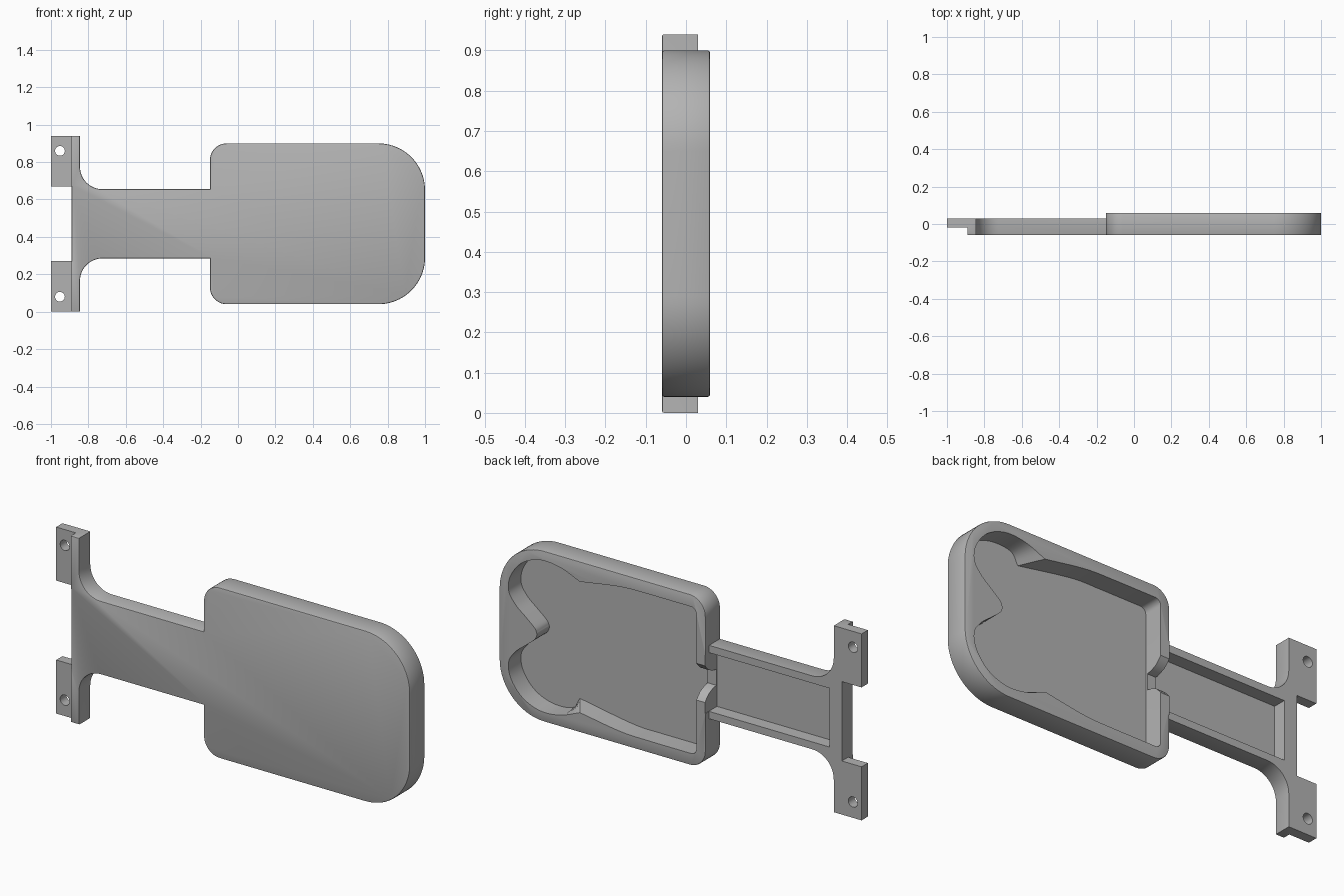
import bpy, bmesh
from math import cos, sin, radians
from mathutils import Vector

if "Cube" in bpy.data.objects:
    bpy.data.objects.remove(bpy.data.objects["Cube"], do_unlink=True)

MID = 0.47          # height of the mirror line
FRONT, BACK, ARM_BACK = -0.06, 0.06, 0.03


def arc(cx, cz, r, a0, a1, n=12):
    angles = [radians(a0 + (a1 - a0) * i / n) for i in range(n + 1)]
    return [(cx + r * cos(a), cz + r * sin(a)) for a in angles]


def curve(ctrl, n=8):
    """Smooth run through control points."""
    p = [Vector(c) for c in ctrl]
    p = [2 * p[0] - p[1]] + p + [2 * p[-1] - p[-2]]
    out = []
    for a, b, c, d in zip(p, p[1:], p[2:], p[3:]):
        for i in range(n):
            t = i / n
            q = b + (c - a) * t / 2 + (a - 2.5 * b + 2 * c - d / 2) * t * t
            out.append(tuple(q + (1.5 * (b - c) + (d - a) / 2) * t ** 3))
    return out + [tuple(ctrl[-1])]


def mirrored(half):
    return half + [(x, 2 * MID - z) for x, z in reversed(half)]


def rect(x0, x1, z0, z1):
    return [(x0, z0), (x1, z0), (x1, z1), (x0, z1)]


def loft(name, rings, rounding=0):
    """Solid through matching x-z outlines at increasing depths y."""
    bm = bmesh.new()
    loops = [[bm.verts.new((x, y, z)) for x, z in pts] for y, pts in rings]
    caps = [bm.faces.new(loops[0]), bm.faces.new(loops[-1])]
    for lo, hi in zip(loops, loops[1:]):
        for i in range(len(lo)):
            bm.faces.new((lo[i - 1], lo[i], hi[i], hi[i - 1]))
    bmesh.ops.recalc_face_normals(bm, faces=bm.faces)
    if rounding:
        edges = [e for f in caps for e in f.edges]
        bmesh.ops.bevel(bm, geom=edges, offset=rounding, segments=2,
                        profile=0.5, affect='EDGES')
    me = bpy.data.meshes.new(name)
    bm.to_mesh(me)
    bm.free()
    ob = bpy.data.objects.new(name, me)
    bpy.context.collection.objects.link(ob)
    return ob


# Whole outline: tray, arm, flange and tabs
outline = mirrored(
    arc(0.75, 0.65, 0.25, 0, 90, 20) + arc(-0.06, 0.81, 0.09, 90, 180)
    + [(-0.15, 0.655)] + arc(-0.725, 0.775, 0.12, 270, 180)
    + [(-0.845, 0.94), (-1, 0.94), (-1, 0.67), (-0.89, 0.67)])
body = loft("tray_arm_bracket", [(FRONT, outline), (BACK, outline)], 0.006)


# Tray recess: straight sides near the arm, two rounded lobes at the far end
def recess(cusp_x, cusp_z):
    half = arc(-0.07, 0.81, 0.03, 180, 90, 5)
    half += curve([(0.15, 0.84), (0.32, 0.835), (cusp_x, cusp_z)])
    half += curve([(cusp_x, cusp_z), (0.66, 0.842), (0.77, 0.85),
                   (0.87, 0.81), (0.935, 0.73), (0.947, 0.65),
                   (0.91, 0.59), (0.85, 0.54), (0.803, 0.50),
                   (0.79, 0.475)])[1:]
    return mirrored(half)


rim = recess(0.55, 0.80)
cutters = [
    loft("recess_cutter", [(-0.04, recess(0.62, 0.785)), (BACK, rim), (0.09, rim)]),
    # Arm and tabs are thinner than the tray
    loft("arm_back_cutter", [(y, rect(-1.1, -0.15, -0.1, 1.1)) for y in (ARM_BACK, 0.2)]),
    loft("tab_front_cutter", [(y, rect(-1.1, -0.89, -0.1, 1.1)) for y in (-0.2, -0.02)]),
    loft("arm_pocket_cutter", [(y, rect(-0.82, -0.148, MID - 0.148, MID + 0.148))
                               for y in (-0.035, 0.2)]),
    # Flared cable notch in the tray wall
    loft("notch_cutter", [(y, rect(-0.2, -0.08, MID - w, MID + w))
                          for y, w in ((-0.03, 0.04), (0.0, 0.046), (0.03, 0.06),
                                       (0.05, 0.08), (0.07, 0.105))]),
]
# Screw holes in the tabs
for z in (0.08, 0.86):
    hole = arc(-0.952, z, 0.026, 0, 360, 24)[:-1]
    cutters.append(loft("hole_cutter", [(-0.2, hole), (0.2, hole)]))

bpy.ops.object.select_all(action='DESELECT')
bpy.context.view_layer.objects.active = body
body.select_set(True)
for cutter in cutters:
    cutter.hide_render = True
    mod = body.modifiers.new(cutter.name, 'BOOLEAN')
    mod.operation = 'DIFFERENCE'
    mod.solver = 'EXACT'
    mod.object = cutter
    bpy.ops.object.modifier_apply(modifier=mod.name)
for cutter in cutters:
    bpy.data.objects.remove(cutter, do_unlink=True)

# Plain grey plastic
grey = bpy.data.materials.new("grey_plastic")
grey.use_nodes = True
colour = (0.45, 0.45, 0.45, 1)
grey.diffuse_color = colour
grey.node_tree.nodes["Principled BSDF"].inputs["Base Color"].default_value = colour
body.data.materials.clear()
body.data.materials.append(grey)
bpy.ops.object.shade_smooth_by_angle(angle=radians(32))
